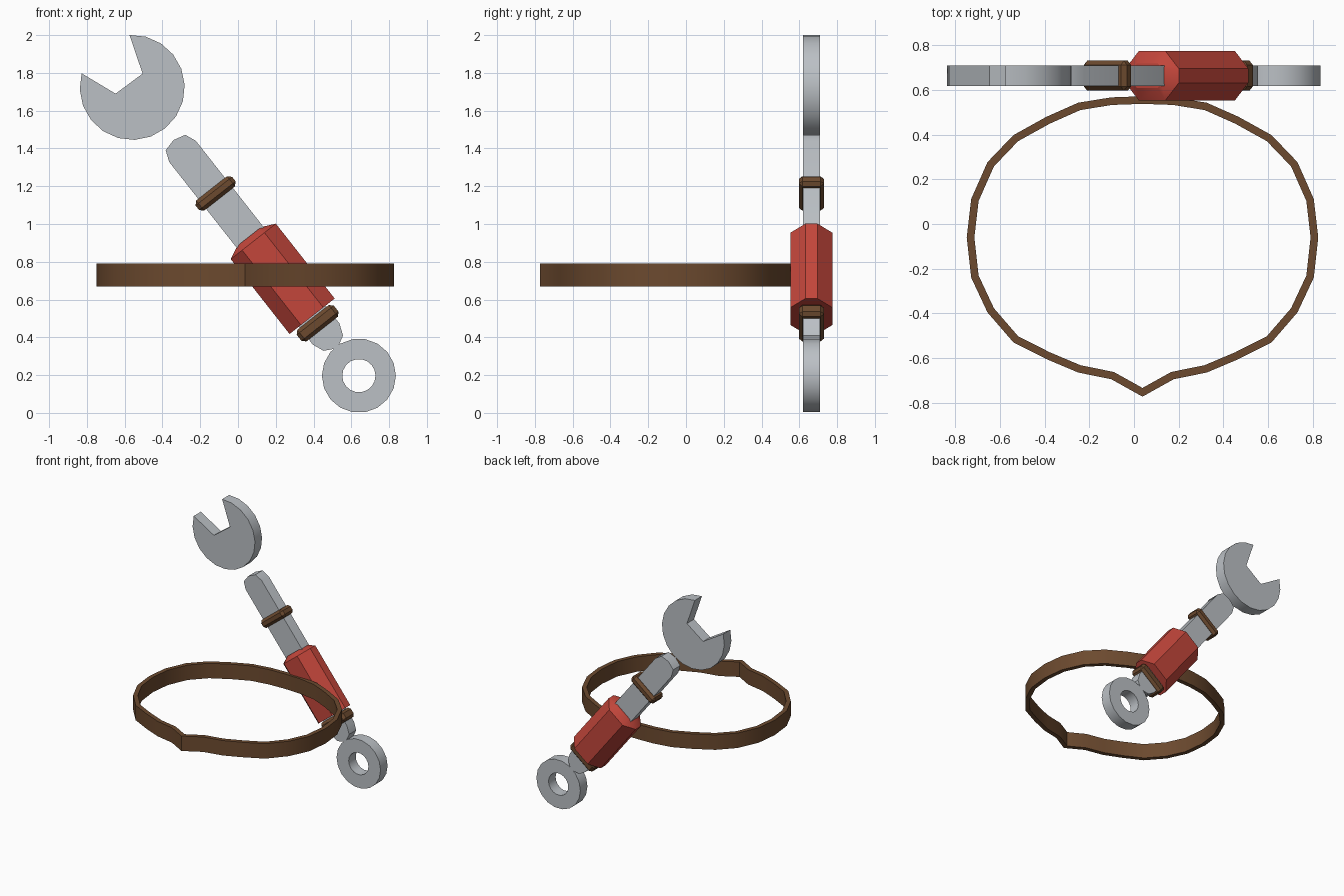
import bpy, bmesh, math
from mathutils import Matrix, Vector

if "Cube" in bpy.data.objects:
    bpy.data.objects.remove(bpy.data.objects["Cube"])


def material(name, rgb):
    m = bpy.data.materials.new(name)
    m.diffuse_color = (*rgb, 1)
    m.use_nodes = True
    m.node_tree.nodes["Principled BSDF"].inputs["Base Color"].default_value = m.diffuse_color
    return m


STEEL = material("steel grey", (0.50, 0.53, 0.56))
RED = material("grip red", (0.55, 0.062, 0.044))
LEATHER = material("leather brown", (0.150, 0.068, 0.028))

# Tool frame: local x runs down the tool, local y across it, local z is depth
YC = 0.664
HEAD = Vector((-0.56, YC, 1.723))
DOWN = Vector((0.618, 0, -0.786)).normalized()
ACROSS = Vector((-DOWN.z, 0, DOWN.x))
DEPTH = DOWN.cross(ACROSS)
TOOL = Matrix((DOWN, ACROSS, DEPTH)).transposed().to_4x4()
TOOL.translation = HEAD
# World x-z frame for flat plates
PLATE = Matrix.Translation((0, YC, 0)) @ Matrix.Rotation(math.pi / 2, 4, 'X')
HALF = 0.045


def finish(name, bm, mat, frame=None):
    bmesh.ops.recalc_face_normals(bm, faces=bm.faces)
    if frame:
        bm.transform(frame)
    me = bpy.data.meshes.new(name)
    bm.to_mesh(me)
    bm.free()
    me.materials.append(mat)
    ob = bpy.data.objects.new(name, me)
    bpy.context.collection.objects.link(ob)
    bpy.ops.object.select_all(action='DESELECT')
    ob.select_set(True)
    bpy.context.view_layer.objects.active = ob
    bpy.ops.object.shade_smooth_by_angle(angle=math.radians(29))
    return ob


def plate(name, outline, frame):
    """Extrude a flat outline evenly to both sides."""
    bm = bmesh.new()
    lo = [bm.verts.new((x, y, -HALF)) for x, y in outline]
    hi = [bm.verts.new((x, y, HALF)) for x, y in outline]
    n = len(outline)
    bm.faces.new(lo)
    bm.faces.new(hi)
    for i in range(n):
        j = (i + 1) % n
        bm.faces.new((lo[i], lo[j], hi[j], hi[i]))
    return finish(name, bm, STEEL, frame)


# Open jaw: an arc with a notch cut to its middle
arc = [math.radians(93 - 288.6 * i / 16) for i in range(17)]
jaw = [(HEAD.x + 0.278 * math.cos(a), HEAD.z + 0.278 * math.sin(a)) for a in arc]
jaw += [(-0.648, 1.69), (-0.505, 1.796)]
plate("open_jaw", jaw, PLATE)

# Shaft with blunt rounded ends
side = [(0.354, 0), (0.371, 0.066), (0.43, 0.09), (1.66, 0.09), (1.722, 0.066), (1.757, 0)]
plate("shaft", side + [(x, -y) for x, y in side[-2:0:-1]], TOOL)

# Ring end
bm = bmesh.new()
N = 18
loops = []
for r, z in ((0.196, -HALF), (0.196, HALF), (0.088, HALF), (0.088, -HALF)):
    loops.append([bm.verts.new((0.64 + r * math.cos(2 * math.pi * i / N),
                                0.197 + r * math.sin(2 * math.pi * i / N), z))
                  for i in range(N)])
for k in range(4):
    a, b = loops[k], loops[(k + 1) % 4]
    for i in range(N):
        j = (i + 1) % N
        bm.faces.new((a[i], a[j], b[j], b[i]))
finish("ring_end", bm, STEEL, PLATE)


# Grip: eight-sided prism, tapered at its upper end
def octagon(bm, t, s, y, s_in, y_in):
    pts = [(s, y_in), (s_in, y), (-s_in, y), (-s, y_in),
           (-s, -y_in), (-s_in, -y), (s_in, -y), (s, -y_in)]
    return [bm.verts.new((t, a, b)) for a, b in pts]


bm = bmesh.new()
rings = [octagon(bm, 1.003, 0.08, 0.055, 0.06, 0.03),
         octagon(bm, 1.037, 0.152, 0.111, 0.075, 0.032),
         octagon(bm, 1.541, 0.152, 0.111, 0.075, 0.032)]
for a, b in zip(rings, rings[1:]):
    for i in range(8):
        j = (i + 1) % 8
        bm.faces.new((a[i], a[j], b[j], b[i]))
bm.faces.new(rings[0])
bm.faces.new(rings[-1])
finish("grip", bm, RED, TOOL)

# Leather bands around the shaft
for name, t, thick, width in (("upper_band", 0.714, 0.068, 0.246),
                              ("lower_band", 1.588, 0.078, 0.250)):
    bm = bmesh.new()
    bmesh.ops.create_cube(bm, size=1)
    bm.transform(Matrix.Translation((t, 0, 0)) @ Matrix.Diagonal((thick, width, 0.134, 1)))
    bmesh.ops.bevel(bm, geom=bm.edges[:], offset=0.019, segments=1, affect='EDGES')
    finish(name, bm, LEATHER, TOOL)

# Belt: mirrored half outline with a pointed front, thickened inward
half = [(0, 0.572), (0.14, 0.567), (0.288, 0.543), (0.43, 0.48), (0.578, 0.398),
        (0.694, 0.277), (0.767, 0.112), (0.787, -0.06), (0.767, -0.24),
        (0.694, -0.396), (0.578, -0.53), (0.43, -0.605), (0.288, -0.665),
        (0.14, -0.695), (0, -0.773)]
path = half + [(-x, y) for x, y in half[-2:0:-1]]
n = len(path)


def inset(i, d):
    """Move a corner of the outline inward by a mitred distance."""
    p, q, r = (Vector(path[k % n]) for k in (i - 1, i, i + 1))
    d1, d2 = (q - p).normalized(), (r - q).normalized()
    n1, n2 = Vector((d1.y, -d1.x)), Vector((d2.y, -d2.x))
    return q + (n1 + n2) * d / (1 + n1.dot(n2))


bm = bmesh.new()
loops = []
for d, z in ((0, 0.67), (0, 0.79), (0.034, 0.79), (0.034, 0.67)):
    pts = [inset(i, d) for i in range(n)]
    loops.append([bm.verts.new((0.038 + p.x, p.y, z)) for p in pts])
for k in range(4):
    a, b = loops[k], loops[(k + 1) % 4]
    for i in range(n):
        j = (i + 1) % n
        bm.faces.new((a[i], a[j], b[j], b[i]))
finish("belt", bm, LEATHER)
